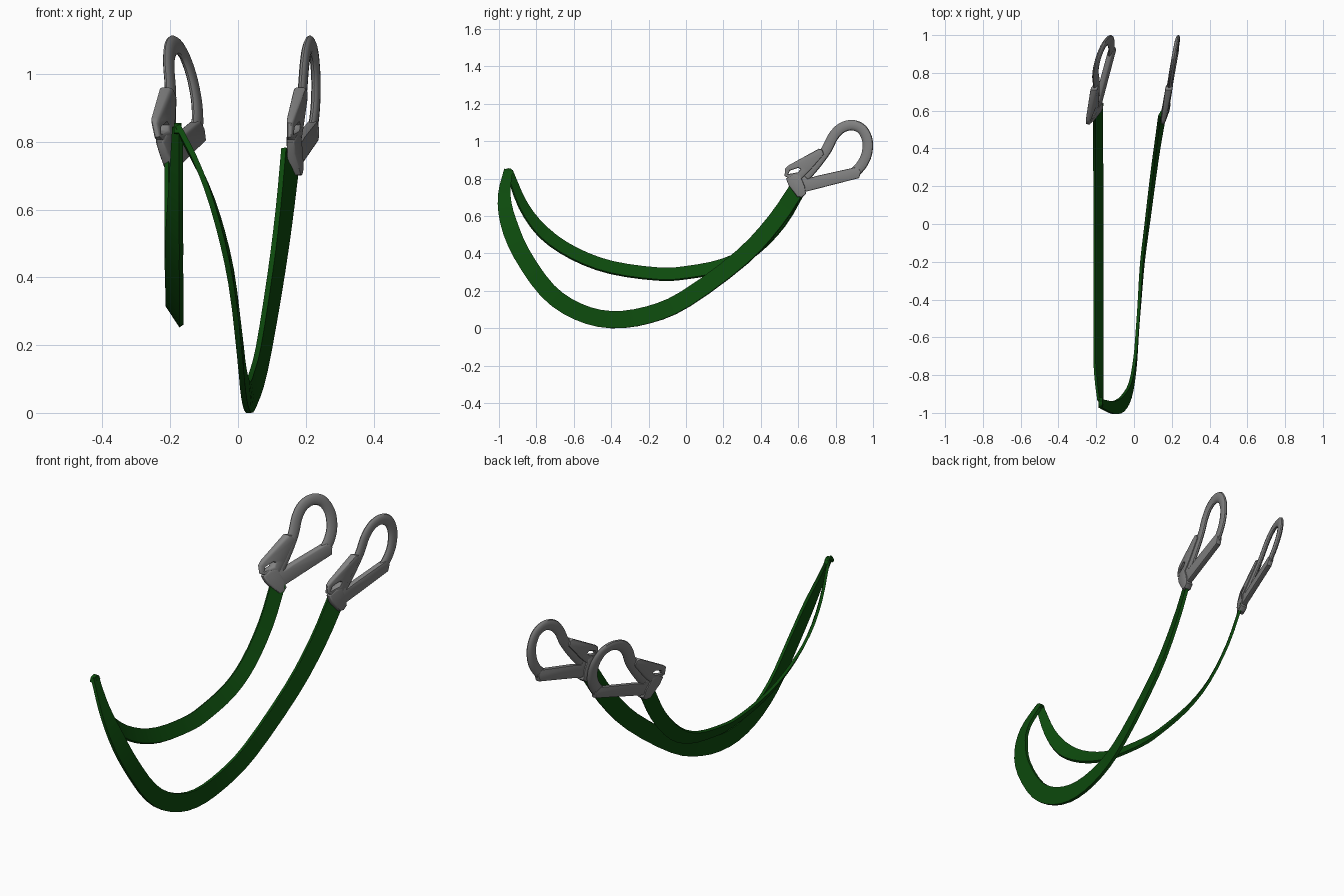
import bpy, bmesh, math
from mathutils import Vector, Matrix

if "Cube" in bpy.data.objects:
    bpy.data.objects.remove(bpy.data.objects["Cube"])


def material(name, rgb):
    m = bpy.data.materials.new(name)
    m.diffuse_color = (*rgb, 1)
    m.use_nodes = True
    m.node_tree.nodes["Principled BSDF"].inputs["Base Color"].default_value = m.diffuse_color
    return m


GREEN = material("green webbing", (0.004, 0.07, 0.004))
GREY = material("grey metal", (0.22, 0.22, 0.22))
X = Vector((1, 0, 0))


def spline(pts, steps):
    """Catmull-Rom curve through the points."""
    p = [Vector(q) for q in pts]
    p = [2 * p[0] - p[1]] + p + [2 * p[-1] - p[-2]]
    out = []
    for i in range(1, len(p) - 2):
        a, b, c, d = p[i - 1:i + 3]
        for s in range(steps):
            t = s / steps
            out.append(0.5 * (2 * b + (c - a) * t + (2 * a - 5 * b + 4 * c - d) * t * t
                              + (3 * b - a - 3 * c + d) * t ** 3))
    return out + [p[-2]]


def finish(name, bm, mat):
    bmesh.ops.recalc_face_normals(bm, faces=bm.faces)
    me = bpy.data.meshes.new(name)
    bm.to_mesh(me)
    bm.free()
    me.materials.append(mat)
    ob = bpy.data.objects.new(name, me)
    bpy.context.collection.objects.link(ob)
    bpy.ops.object.select_all(action='DESELECT')
    ob.select_set(True)
    bpy.context.view_layer.objects.active = ob
    bpy.ops.object.shade_smooth_by_angle(angle=math.radians(35))


def sweep(name, pts, section, mat, tilt=lambda f: 0, steps=3, taper=lambda f: 1, shear=None):
    """Sweep a section (across, through) along a path; tilt (degrees) leans the width towards x."""
    path = spline(pts, steps)
    n = len(path)
    bm = bmesh.new()
    rings = []
    for i, p in enumerate(path):
        f = i / (n - 1)
        a = math.radians(tilt(f))
        t = (path[min(i + 1, n - 1)] - path[max(i - 1, 0)]).normalized()
        w = (X.cross(t).normalized() * math.cos(a) + X * math.sin(a)).normalized()
        d = t.cross(w).normalized()
        rings.append([bm.verts.new(p + w * u * taper(f) + d * v) for u, v in section])
    for a, b in zip(rings, rings[1:]):
        for j in range(len(a)):
            k = (j + 1) % len(a)
            bm.faces.new((a[j], a[k], b[k], b[j]))
    bm.faces.new(rings[0])
    bm.faces.new(rings[-1])
    if shear:
        bmesh.ops.transform(bm, matrix=shear, verts=bm.verts)
    finish(name, bm, mat)


def plate(name, outlines, half, bevel, shear):
    """Bevelled plate in the y-z plane, thinner at its near tip; the second outline is a hole."""
    cu = bpy.data.curves.new(name, 'CURVE')
    cu.dimensions, cu.fill_mode = '2D', 'BOTH'
    cu.extrude, cu.bevel_depth, cu.bevel_resolution = half - bevel, bevel, 1
    cu.offset = -bevel
    for o in outlines:
        s = cu.splines.new('POLY')
        s.points.add(len(o) - 1)
        for q, (y, z) in zip(s.points, o):
            q.co = (y, z, 0, 1)
        s.use_cyclic_u = True
    tmp = bpy.data.objects.new(name + "_tmp", cu)
    bpy.context.collection.objects.link(tmp)
    bm = bmesh.new()
    bm.from_mesh(tmp.to_mesh())
    bpy.data.objects.remove(tmp)
    bmesh.ops.remove_doubles(bm, verts=bm.verts, dist=0.0005)
    to_yz = Matrix(((0, 0, 1, 0), (1, 0, 0, 0), (0, 1, 0, 0), (0, 0, 0, 1)))
    bmesh.ops.transform(bm, matrix=to_yz, verts=bm.verts)
    for v in bm.verts:
        v.co.x *= min(1, 0.45 + (v.co.y - 0.53) / 0.12)
    bmesh.ops.transform(bm, matrix=shear, verts=bm.verts)
    finish(name, bm, GREY)


def ellipse(a, b, n=12):
    return [(a * math.cos(2 * math.pi * i / n), b * math.sin(2 * math.pi * i / n)) for i in range(n)]


def hook(side, x0, b, c):
    # each hook lies in its own leaning plane
    m = Matrix(((1, b, c, x0 - b * 0.6 - c * 0.71), (0, 1, 0, 0), (0, 0, 1, 0), (0, 0, 0, 1)))
    # big rounded hook bow
    bow = [(0.60, 0.77), (0.68, 0.86), (0.748, 0.95), (0.787, 1.025), (0.832, 1.071), (0.89, 1.086),
           (0.943, 1.062), (0.971, 1.0), (0.966, 0.93), (0.94, 0.875), (0.905, 0.835)]
    sweep(side + "_hook_bow", [(0, y, z) for y, z in bow], ellipse(0.028, 0.013), GREY,
          steps=4, shear=m)
    # tapered gate closing the bow
    plate(side + "_hook_gate", [[(0.57, 0.79), (0.60, 0.72), (0.66, 0.735), (0.925, 0.803), (0.937, 0.84),
                                 (0.912, 0.862), (0.70, 0.815), (0.65, 0.80), (0.62, 0.83)]], 0.015, 0.006, m)
    # release lever with a slot
    plate(side + "_hook_lever", [[(0.527, 0.815), (0.53, 0.855), (0.55, 0.872), (0.71, 0.96), (0.728, 0.955),
                                  (0.738, 0.93), (0.66, 0.84), (0.62, 0.80), (0.56, 0.795)],
                                 [(0.546, 0.824), (0.556, 0.843), (0.60, 0.858), (0.612, 0.85), (0.598, 0.834)]],
          0.019, 0.008, m)
    # knuckle clamped on the strap end
    plate(side + "_hook_knuckle", [[(0.535, 0.80), (0.548, 0.765), (0.595, 0.702), (0.62, 0.70), (0.642, 0.718),
                                    (0.635, 0.76), (0.61, 0.82), (0.57, 0.822)]], 0.021, 0.008, m)


hook("right", 0.167, 0.18, -0.015)
hook("left", -0.191, 0.325, -0.235)


def end_taper(f):
    return 1 if f < 0.8 else 1 - 0.5 * (f - 0.8) / 0.2


def band(w, t):
    return [(w, t), (-w, t), (-w, -t), (w, -t)]


# right strap, leaning at its hook and swinging across to the shared end
sweep("right_strap", [(0.155, 0.605, 0.76), (0.135, 0.48, 0.575), (0.108, 0.3, 0.38), (0.07, 0, 0.158),
                      (0.045, -0.2, 0.072), (0.03, -0.4, 0.046), (0.017, -0.58, 0.09), (0.005, -0.74, 0.20),
                      (-0.02, -0.88, 0.40), (-0.06, -0.95, 0.57), (-0.11, -0.972, 0.71),
                      (-0.178, -0.95, 0.845)], band(0.046, 0.008), GREEN, taper=end_taper,
      tilt=lambda f: max(0, 26 * (1 - f / 0.5)))
# left strap, hanging straight with a tilted width
sweep("left_strap", [(-0.19, 0.61, 0.75), (-0.19, 0.505, 0.57), (-0.19, 0.36, 0.42), (-0.188, 0.2, 0.337),
                     (-0.188, 0, 0.297), (-0.188, -0.15, 0.29), (-0.188, -0.4, 0.325), (-0.188, -0.6, 0.40),
                     (-0.188, -0.76, 0.51), (-0.184, -0.87, 0.655), (-0.178, -0.945, 0.84)],
      band(0.038, 0.007), GREEN, tilt=lambda f: 33, taper=end_taper)
# small fold where the straps meet
sweep("strap_fold", [(-0.178, -0.968, 0.825), (-0.178, -0.962, 0.843), (-0.178, -0.94, 0.848),
                     (-0.178, -0.925, 0.825)], band(0.007, 0.011), GREEN)
